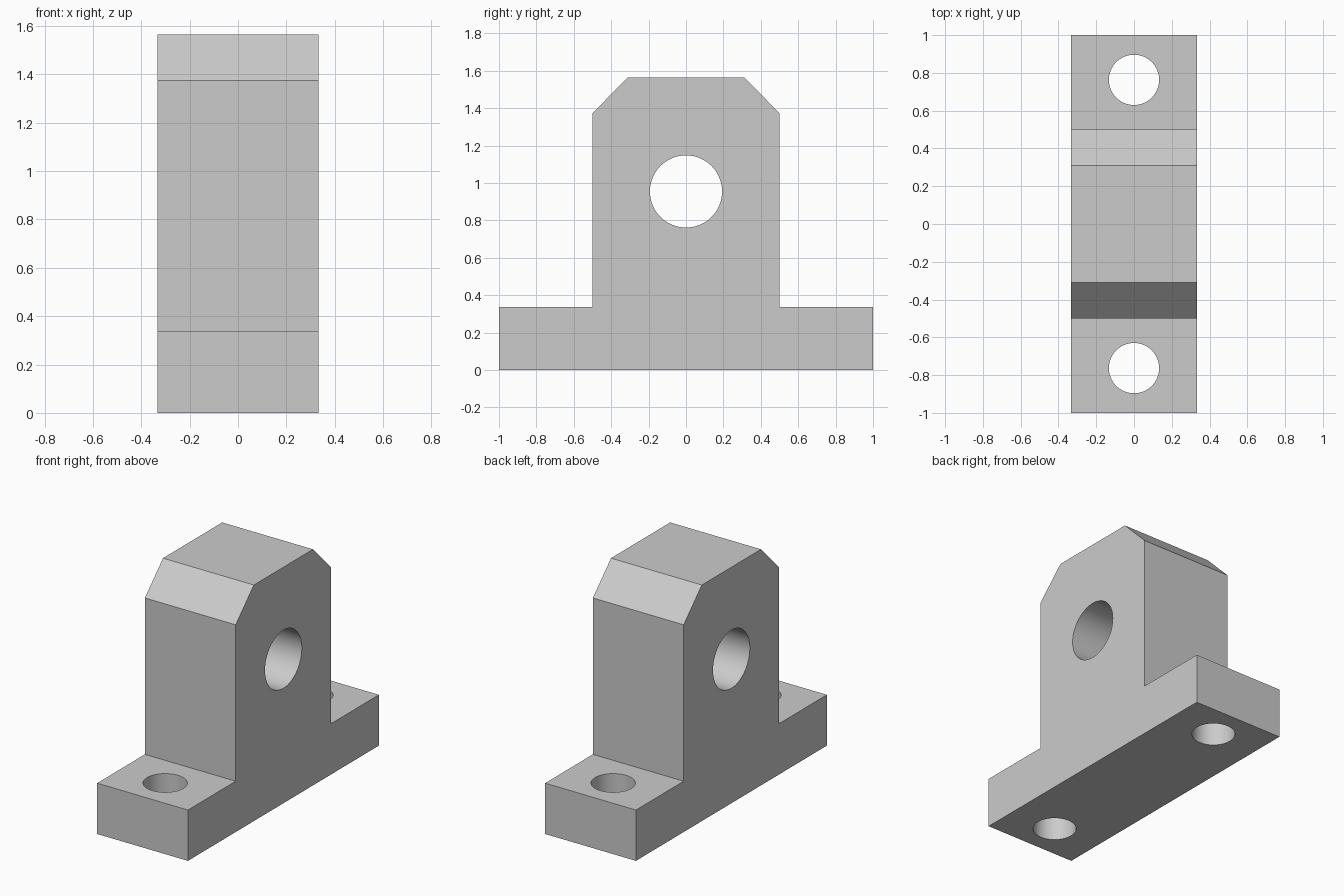
import bpy
import bmesh
import math
from mathutils import Matrix

cube = bpy.data.objects.get("Cube")
if cube:
    bpy.data.objects.remove(cube, do_unlink=True)

HALF_WIDTH = 0.333
BASE_TOP = 0.337
TOP = 1.565

grey = bpy.data.materials.new("plain grey")
grey.use_nodes = True
colour = (0.6, 0.6, 0.6, 1)
grey.diffuse_color = colour
grey.node_tree.nodes["Principled BSDF"].inputs["Base Color"].default_value = colour


def add_object(name, bm):
    bmesh.ops.recalc_face_normals(bm, faces=bm.faces)
    mesh = bpy.data.meshes.new(name)
    bm.to_mesh(mesh)
    bm.free()
    mesh.materials.append(grey)
    obj = bpy.data.objects.new(name, mesh)
    bpy.context.collection.objects.link(obj)
    return obj


def cut_hole(target, name, radius, depth, matrix):
    """Drill a round hole through the target."""
    bm = bmesh.new()
    bmesh.ops.create_cone(bm, cap_ends=True, segments=64, radius1=radius,
                          radius2=radius, depth=depth, matrix=matrix)
    cutter = add_object(name, bm)
    cutter.hide_render = True
    cutter.hide_set(True)
    cut = target.modifiers.new(name, 'BOOLEAN')
    cut.operation = 'DIFFERENCE'
    cut.solver = 'EXACT'
    cut.object = cutter


# Bracket: mirrored half profile, extruded across the width
half = [(1, 0), (1, BASE_TOP), (0.5, BASE_TOP), (0.5, 1.374), (0.31, TOP)]
profile = half + [(-y, z) for y, z in reversed(half)]
bm = bmesh.new()
face = bm.faces.new([bm.verts.new((-HALF_WIDTH, y, z)) for y, z in profile])
side = bmesh.ops.extrude_face_region(bm, geom=[face])
bmesh.ops.translate(bm, vec=(2 * HALF_WIDTH, 0, 0),
                    verts=[v for v in side["geom"] if isinstance(v, bmesh.types.BMVert)])
bracket = add_object("shaft_support_bracket", bm)

# Shaft bore across the upright
cut_hole(bracket, "shaft_bore_cutter", 0.193, 1,
         Matrix.Translation((0, 0, 0.955)) @ Matrix.Rotation(math.pi / 2, 4, 'Y'))

# Bolt holes through the two feet
for label, y in (("front", -0.763), ("back", 0.763)):
    cut_hole(bracket, label + "_bolt_hole_cutter", 0.133, 1,
             Matrix.Translation((0, y, BASE_TOP / 2)))

# Apply the cuts, then smooth the hole walls and keep the edges sharp
bpy.ops.object.select_all(action='DESELECT')
bracket.select_set(True)
bpy.context.view_layer.objects.active = bracket
for modifier in list(bracket.modifiers):
    cutter = modifier.object
    bpy.ops.object.modifier_apply(modifier=modifier.name)
    bpy.data.objects.remove(cutter, do_unlink=True)
bpy.ops.object.shade_smooth_by_angle(angle=math.radians(30))
